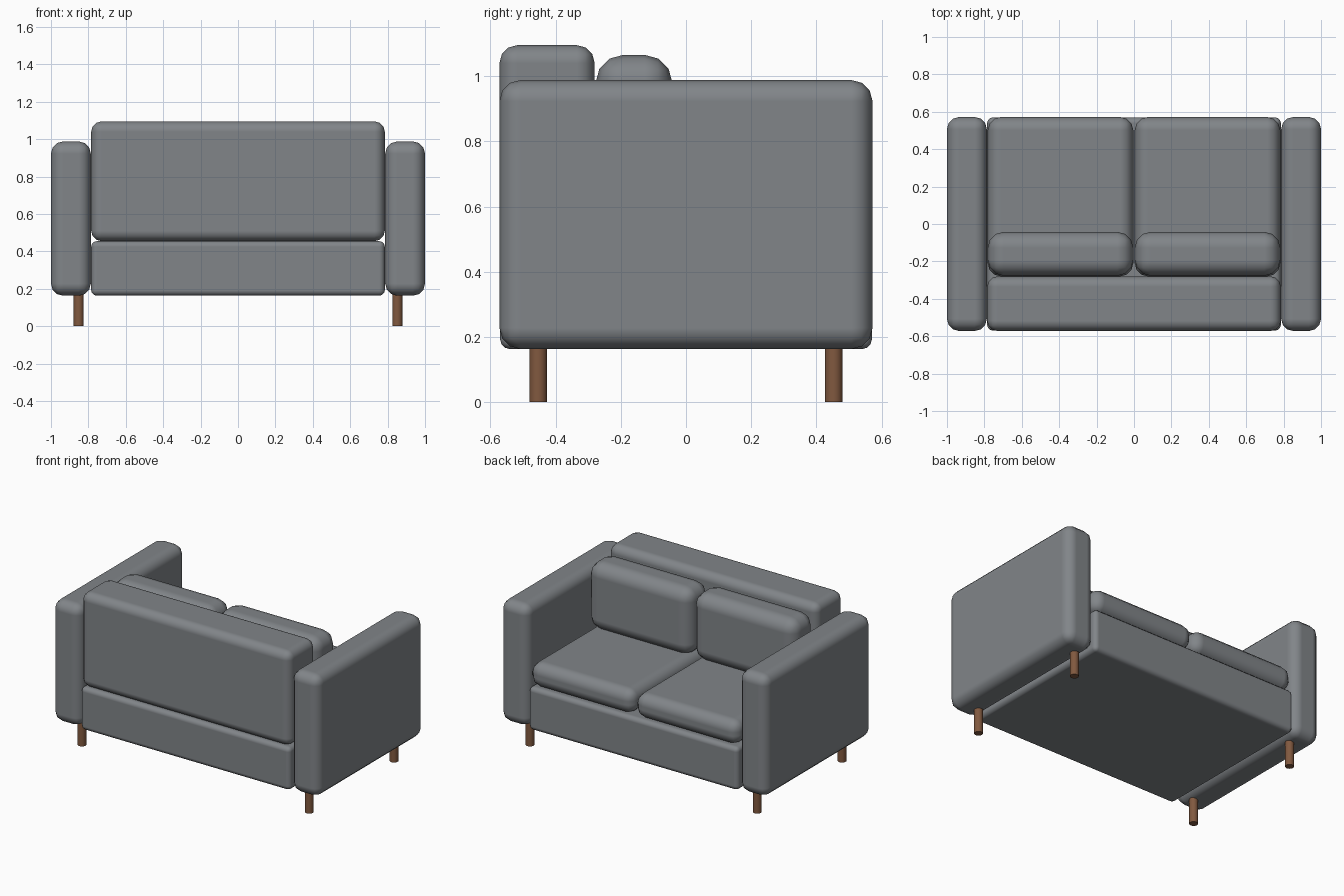
import bpy
import math

if "Cube" in bpy.data.objects:
    bpy.data.objects.remove(bpy.data.objects["Cube"])


def material(name, colour):
    mat = bpy.data.materials.new(name)
    mat.diffuse_color = (*colour, 1)
    mat.use_nodes = True
    mat.node_tree.nodes["Principled BSDF"].inputs["Base Color"].default_value = mat.diffuse_color
    return mat


fabric = material("slate_fabric", (0.22, 0.235, 0.25))
wood = material("wood", (0.22, 0.10, 0.05))


def padded_box(name, lo, hi, radius, segments=3):
    """Rounded upholstery block spanning the corners lo..hi."""
    centre = [(a + b) / 2 for a, b in zip(lo, hi)]
    bpy.ops.mesh.primitive_cube_add(size=1, location=centre)
    ob = bpy.context.object
    ob.name = name
    ob.scale = [b - a for a, b in zip(lo, hi)]
    bpy.ops.object.transform_apply(location=False, rotation=False, scale=True)
    bpy.ops.object.shade_smooth()
    bevel = ob.modifiers.new("rounding", 'BEVEL')
    bevel.width = radius
    bevel.segments = segments
    bevel.harden_normals = True  # keeps the large faces evenly shaded
    bpy.ops.object.modifier_apply(modifier=bevel.name)
    ob.data.materials.append(fabric)
    return ob


# Base frame and backrest
padded_box("base", (-0.785, -0.57, 0.163), (0.785, 0.57, 0.455), 0.03)
padded_box("backrest", (-0.785, -0.572, 0.455), (0.785, -0.28, 1.095), 0.055)

for side, label in ((-1, "left"), (1, "right")):
    # Armrest
    x0, x1 = sorted((side * 0.787, side * 1.0))
    padded_box(label + "_armrest", (x0, -0.572, 0.163), (x1, 0.572, 0.988), 0.065)

    # Seat and back cushions
    x0, x1 = sorted((side * 0.004, side * 0.782))
    padded_box(label + "_seat_cushion", (x0, -0.28, 0.455), (x1, 0.572, 0.62), 0.07)
    padded_box(label + "_back_cushion", (x0, -0.277, 0.61), (x1, -0.042, 1.065), 0.085)

    # Legs
    for y, end in ((-0.453, "front"), (0.453, "rear")):
        bpy.ops.mesh.primitive_cylinder_add(
            vertices=16, radius=0.027, depth=0.17, location=(side * 0.852, y, 0.085))
        leg = bpy.context.object
        leg.name = f"{label}_{end}_leg"
        leg.data.materials.append(wood)
        bpy.ops.object.shade_smooth_by_angle(angle=math.radians(40))
